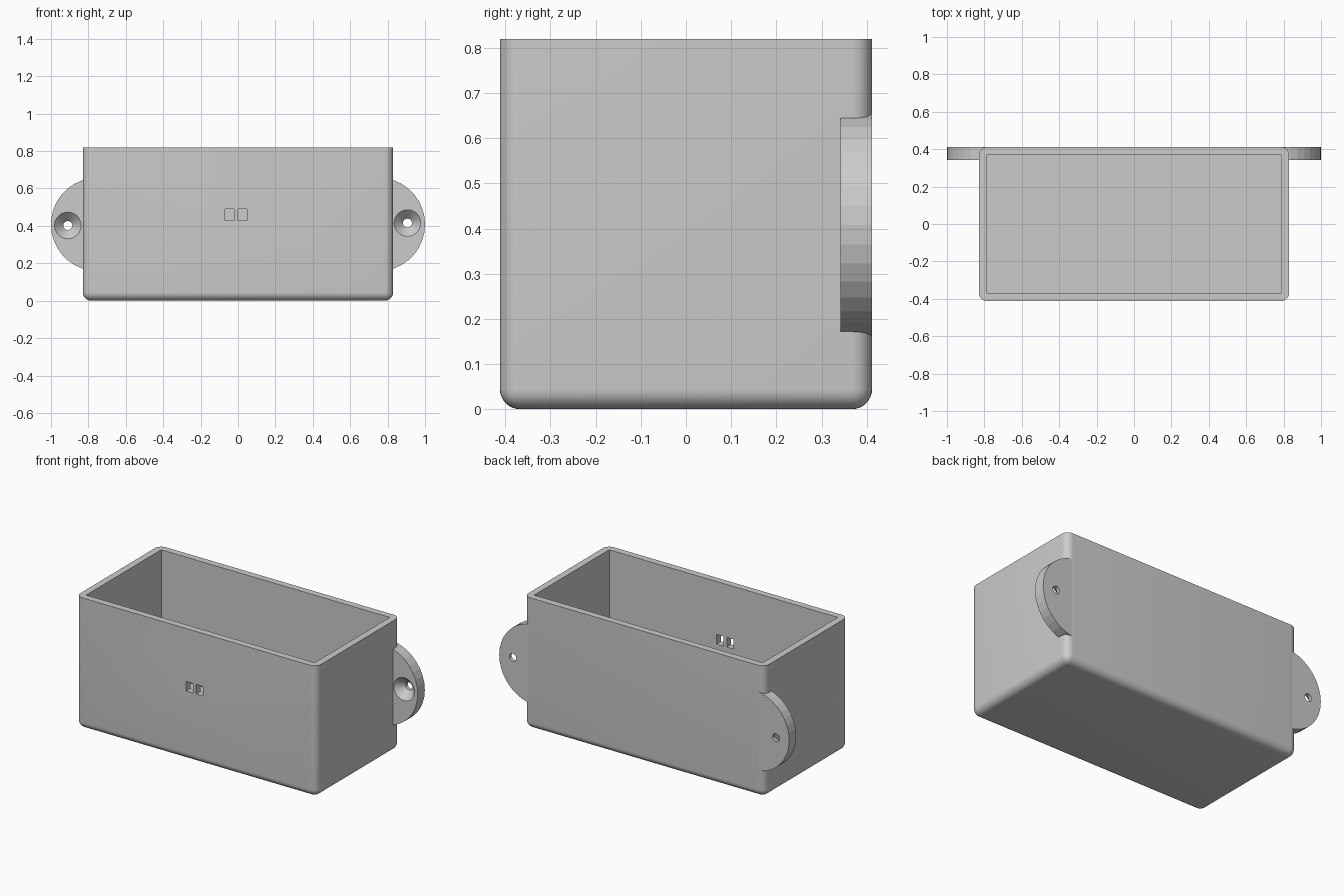
import bpy, bmesh
from math import cos, sin, radians
from mathutils import Matrix, Vector

if "Cube" in bpy.data.objects:
    bpy.data.objects.remove(bpy.data.objects["Cube"], do_unlink=True)

grey = bpy.data.materials.new("light grey plastic")
grey.use_nodes = True
grey.diffuse_color = (0.6, 0.6, 0.6, 1)
grey.node_tree.nodes["Principled BSDF"].inputs["Base Color"].default_value = (0.6, 0.6, 0.6, 1)

HALF_X, HALF_Y, HEIGHT = 0.83, 0.412, 0.82
WALL, ROUND = 0.042, 0.045
EAR_FRONT, EAR_Z, EAR_R = 0.342, 0.408, 0.25


def make_object(name, bm):
    bmesh.ops.recalc_face_normals(bm, faces=bm.faces)
    mesh = bpy.data.meshes.new(name)
    bm.to_mesh(mesh)
    bm.free()
    mesh.materials.append(grey)
    obj = bpy.data.objects.new(name, mesh)
    bpy.context.collection.objects.link(obj)
    return obj


def box_bmesh(low, high):
    low, high = Vector(low), Vector(high)
    bm = bmesh.new()
    bmesh.ops.create_cube(bm, size=1, matrix=Matrix.Translation((low + high) / 2)
                          @ Matrix.Diagonal((*(high - low), 1)))
    return bm


def select_only(obj):
    bpy.ops.object.select_all(action='DESELECT')
    obj.select_set(True)
    bpy.context.view_layer.objects.active = obj


def cut(obj, cutter):
    cutter.hide_render = True
    mod = obj.modifiers.new("cut", 'BOOLEAN')
    mod.operation, mod.solver, mod.object = 'DIFFERENCE', 'EXACT', cutter
    select_only(obj)
    bpy.ops.object.modifier_apply(modifier=mod.name)
    bpy.data.objects.remove(cutter, do_unlink=True)


# Open box: every outer edge rounded except the rim
bm = box_bmesh((-HALF_X, -HALF_Y, 0), (HALF_X, HALF_Y, HEIGHT))
edges = [e for e in bm.edges if min(v.co.z for v in e.verts) < 0.01]
bmesh.ops.bevel(bm, geom=edges, offset=ROUND, segments=8, profile=0.5, affect='EDGES')
body = make_object("box_body", bm)

# Hollow inside
cut(body, make_object("cavity", box_bmesh((WALL - HALF_X, WALL - HALF_Y, WALL),
                                          (HALF_X - WALL, HALF_Y - WALL, HEIGHT + 0.1))))

# Two small slots through the front wall
for x in (-0.07, 0.0):
    cut(body, make_object("slot", box_bmesh((x, -HALF_Y - 0.05, 0.43),
                                            (x + 0.048, -HALF_Y + 0.08, 0.49))))
select_only(body)
bpy.ops.object.shade_smooth_by_angle(angle=radians(30))


def screw_cutter(x, z):
    """Countersunk hole: stacked rings along y, funnel first, then the bore."""
    bm = bmesh.new()
    rings = []
    for y, r in ((EAR_FRONT - 0.01, 0.081), (EAR_FRONT + 0.048, 0.024), (HALF_Y + 0.02, 0.024)):
        rings.append([bm.verts.new((x + r * cos(radians(a)), y, z + r * sin(radians(a))))
                      for a in range(0, 360, 10)])
    for a, b in zip(rings, rings[1:]):
        for i in range(len(a)):
            j = (i + 1) % len(a)
            bm.faces.new((a[i], a[j], b[j], b[i]))
    bm.faces.new(rings[0])
    bm.faces.new(rings[-1])
    return make_object("screw_cutter", bm)


# Mounting ears: circle segments rooted in the side walls, flush with the back
for name, side, hole_x, hole_z in (("left_ear", 1, 0.906, 0.415),
                                   ("right_ear", -1, -0.91, 0.402)):
    bm = bmesh.new()
    profile = [bm.verts.new((side * (0.75 + EAR_R * cos(radians(a))), EAR_FRONT,
                             EAR_Z + EAR_R * sin(radians(a)))) for a in range(-80, 81, 10)]
    face = bm.faces.new(profile)
    new = bmesh.ops.extrude_face_region(bm, geom=[face])["geom"]
    bmesh.ops.translate(bm, vec=(0, HALF_Y - EAR_FRONT, 0),
                        verts=[v for v in new if isinstance(v, bmesh.types.BMVert)])
    ear = make_object(name, bm)
    cut(ear, screw_cutter(hole_x, hole_z))
